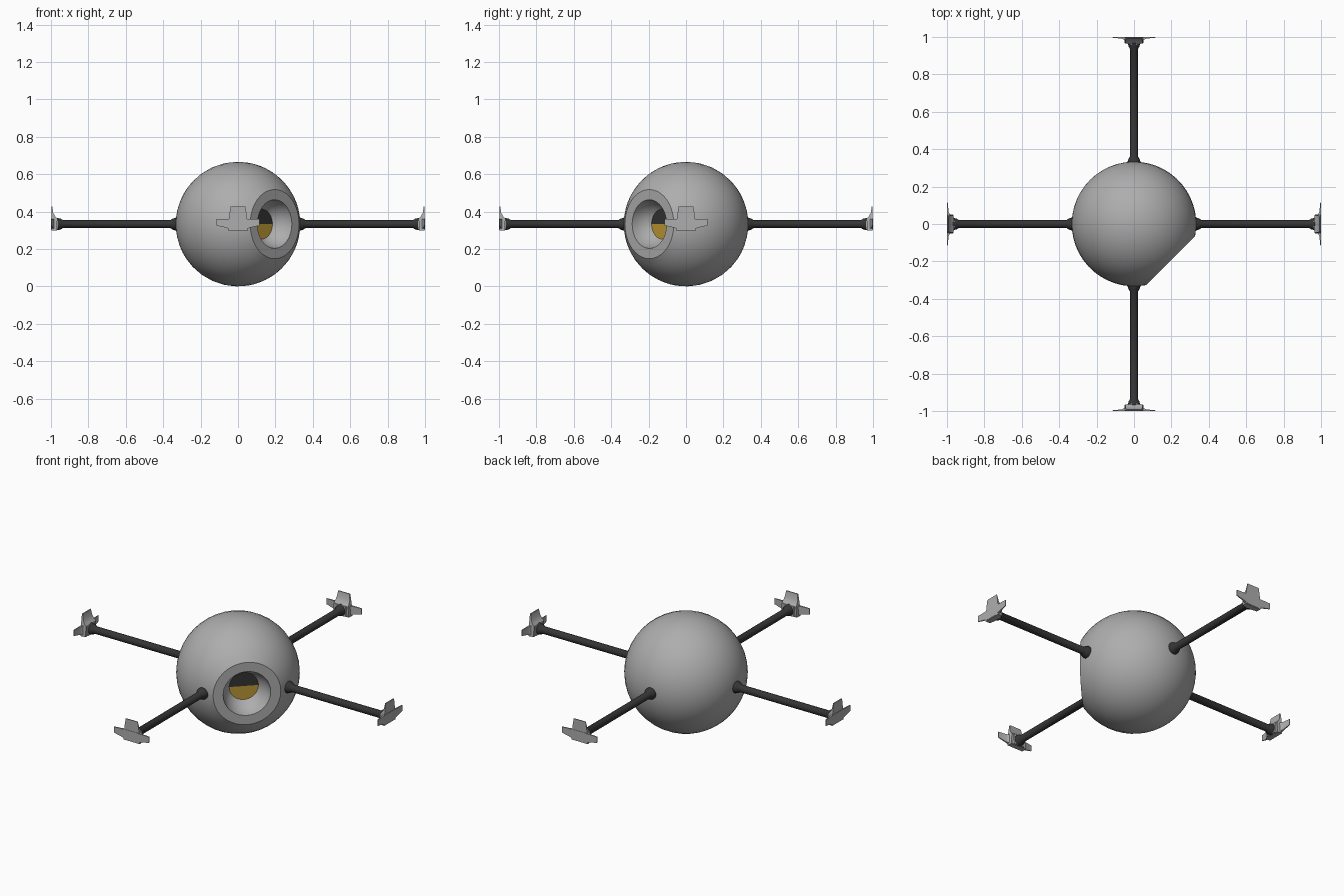
import bpy, bmesh, math
from mathutils import Matrix, Vector

if "Cube" in bpy.data.objects:
    bpy.data.objects.remove(bpy.data.objects["Cube"])

R = 0.333          # body radius and centre height


def material(name, rgb):
    m = bpy.data.materials.new(name)
    m.diffuse_color = (*rgb, 1)
    m.use_nodes = True
    m.node_tree.nodes["Principled BSDF"].inputs["Base Color"].default_value = m.diffuse_color
    return m


GREY = material("light grey", (0.42, 0.42, 0.42))
DARK = material("dark grey", (0.035, 0.035, 0.037))
GOLD = material("gold", (0.50, 0.31, 0.035))


def make(name, bm, mats, angle=35):
    bmesh.ops.recalc_face_normals(bm, faces=bm.faces)
    me = bpy.data.meshes.new(name)
    bm.to_mesh(me)
    bm.free()
    for m in mats:
        me.materials.append(m)
    ob = bpy.data.objects.new(name, me)
    bpy.context.collection.objects.link(ob)
    bpy.ops.object.select_all(action='DESELECT')
    ob.select_set(True)
    bpy.context.view_layer.objects.active = ob
    bpy.ops.object.shade_smooth_by_angle(angle=math.radians(angle))
    return ob


def lathe(profile, segs):
    """Revolve (distance, radius) points around the x axis."""
    bm = bmesh.new()
    rings = []
    for d, r in profile:
        if r == 0:
            rings.append([bm.verts.new((d, 0, 0))] * segs)
        else:
            rings.append([bm.verts.new((d, r * math.cos(a), r * math.sin(a)))
                          for a in (2 * math.pi * i / segs for i in range(segs))])
    for A, B in zip(rings, rings[1:]):
        for i in range(segs):
            j = (i + 1) % segs
            vs = list(dict.fromkeys((A[i], A[j], B[j], B[i])))
            bm.faces.new(vs)
    return bm


def loft(bm, sections):
    """Skin a row of four-cornered sections and cap both ends."""
    rows = [[bm.verts.new(p) for p in s] for s in sections]
    for A, B in zip(rows, rows[1:]):
        for i in range(4):
            j = (i + 1) % 4
            bm.faces.new((A[i], A[j], B[j], B[i]))
    bm.faces.new(rows[0])
    bm.faces.new(rows[-1])


# Body: sphere cut flat at the front right, with a bowl and a two-tone eye
cut = math.asin(0.185 / R)
profile = []
for i in range(21):
    a = math.pi - (math.pi - cut) * i / 20
    profile.append((R * math.cos(a), 0 if i == 0 else R * math.sin(a)))
profile += [(0.277, 0.13), (0.25, 0.125), (0.222, 0.113), (0.198, 0.098),
            (0.18, 0.08), (0.18, 0)]
bm = lathe(profile, 40)
for f in bm.faces:
    c = f.calc_center_median()
    if c.x > 0.17 and math.hypot(c.y, c.z) < 0.079 and abs(c.x - 0.18) < 0.001:
        f.material_index = 1 if c.z > 0 else 2
bm.transform(Matrix.Translation((0, 0, R)) @ Matrix.Rotation(-math.pi / 4, 4, 'Z'))
make("body", bm, (GREY, DARK, GOLD))

# Four arms, each a rod with collars and a three-finned foot
for k, side in enumerate(("right", "back", "left", "front")):
    place = Matrix.Translation((0, 0, R)) @ Matrix.Rotation(k * math.pi / 2, 4, 'Z')

    bm = lathe([(0.30, 0), (0.30, 0.034), (0.335, 0.034), (0.35, 0.029),
                (0.362, 0.021), (0.936, 0.021), (0.948, 0.029), (0.968, 0.033),
                (0.985, 0.033), (0.985, 0)], 20)
    bm.transform(place)
    make(side + "_arm", bm, (DARK,))

    # upright fin: (height, half width, inner depth)
    bm = bmesh.new()
    loft(bm, [[(x, -w, h), (x, w, h), (0.998, w * 1.05, h), (0.998, -w * 1.05, h)]
              for h, w, x in ((-0.033, 0.05, 0.968), (0.03, 0.047, 0.966),
                              (0.042, 0.045, 0.978), (0.06, 0.043, 0.988),
                              (0.095, 0.037, 0.993))])
    # side fins: (reach, bottom, top, inner depth)
    for s in (-1, 1):
        loft(bm, [[(x, s * y, lo), (x, s * y, hi), (1.0, s * y, hi), (1.0, s * y, lo)]
                  for y, lo, hi, x in ((0.0, -0.03, 0.03, 0.958),
                                       (0.034, -0.03, 0.03, 0.962),
                                       (0.046, -0.026, 0.028, 0.982),
                                       (0.065, -0.019, 0.028, 0.991),
                                       (0.115, -0.008, 0.027, 0.996))])
    bm.transform(place)
    make(side + "_foot", bm, (GREY,))
